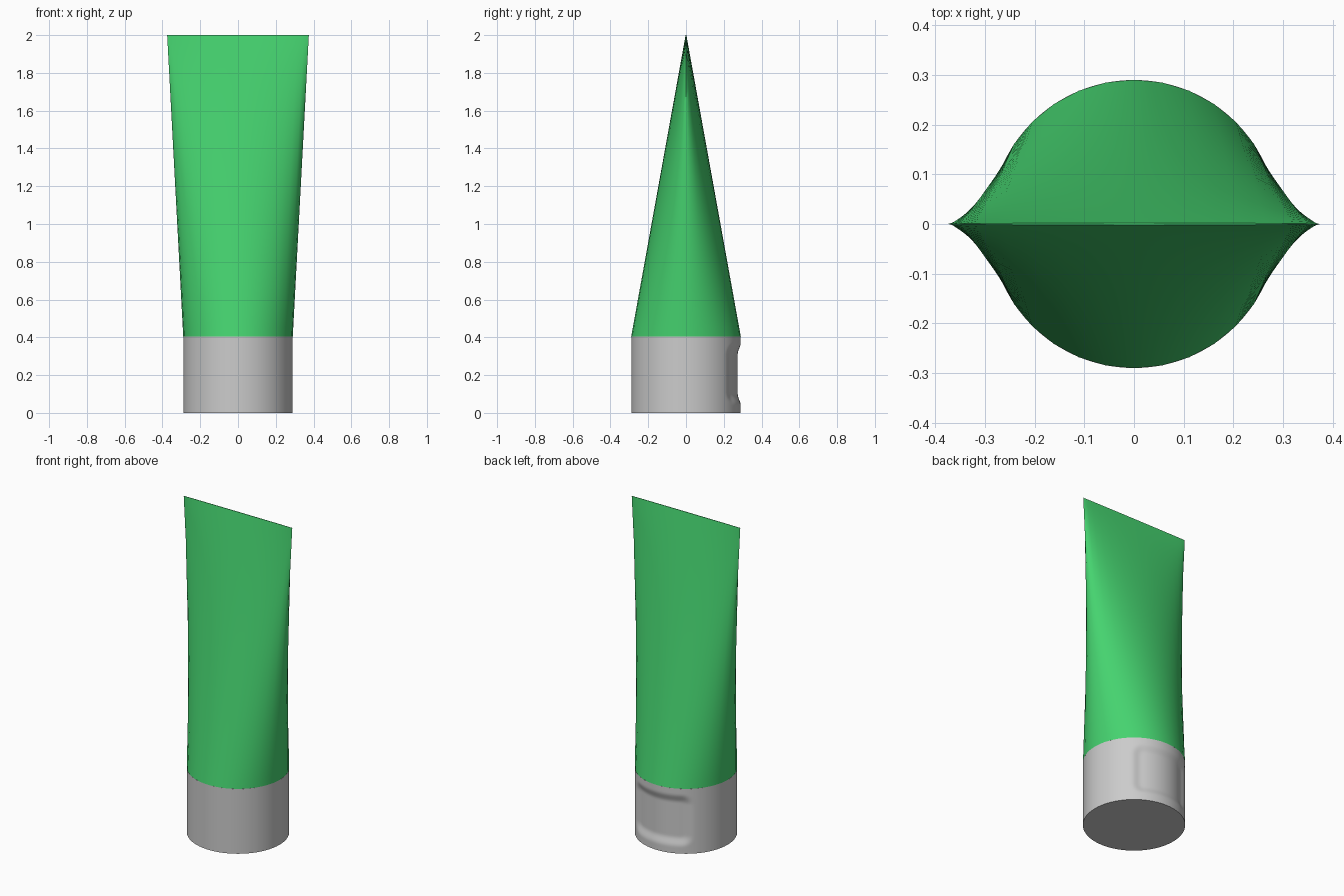
import bpy, bmesh, math

if "Cube" in bpy.data.objects:
    bpy.data.objects.remove(bpy.data.objects["Cube"])

R = 0.29          # radius of cap and of tube base
CAP_TOP = 0.405
HEIGHT = 2.0


def loft(name, rings, angle=40):
    """Skin a list of closed rings, cap both ends, shade smooth by angle."""
    bm = bmesh.new()
    loops = [[bm.verts.new(p) for p in ring] for ring in rings]
    n = len(loops[0])
    for lo, hi in zip(loops, loops[1:]):
        for i in range(n):
            j = (i + 1) % n
            bm.faces.new((lo[i], lo[j], hi[j], hi[i]))
    bm.faces.new(loops[0][::-1])
    bm.faces.new(loops[-1])
    mesh = bpy.data.meshes.new(name)
    bm.to_mesh(mesh)
    bm.free()
    obj = bpy.data.objects.new(name, mesh)
    bpy.context.collection.objects.link(obj)
    bpy.ops.object.select_all(action='DESELECT')
    obj.select_set(True)
    bpy.context.view_layer.objects.active = obj
    bpy.ops.object.shade_smooth_by_angle(angle=math.radians(angle))
    return obj


def thumb_dent(a, z):
    """Depth of the rounded-rectangle recess on the back (+y) of the cap."""
    corner, fade = 0.07, 0.06
    qx = abs(a - math.pi / 2) * R - 0.22 + corner
    qz = abs(z - 0.205) - 0.165 + corner
    d = math.hypot(max(qx, 0), max(qz, 0)) + min(max(qx, qz), 0) - corner
    t = min(max(-d / fade, 0), 1)
    return 0.016 * t * t * (3 - 2 * t)


# Screw cap with thumb recess
cap_rings = []
for k in range(41):
    z = CAP_TOP * k / 40
    ring = []
    for i in range(128):
        a = 2 * math.pi * i / 128
        r = R - 0.0005 - thumb_dent(a, z)
        ring.append((r * math.cos(a), r * math.sin(a), z))
    cap_rings.append(ring)
loft("cap", cap_rings)

# Tube body: round at the cap, pinched to a flat, wider seam at the top
body_rings = []
for k in range(33):
    t = k / 32
    half_w = R + (0.375 - R) * t
    half_d = R + (0.002 - R) * t
    z = CAP_TOP + (HEIGHT - CAP_TOP) * t
    body_rings.append([(half_w * math.cos(2 * math.pi * i / 32),
                        half_d * math.sin(2 * math.pi * i / 32), z)
                       for i in range(32)])
body = loft("tube_body", body_rings, 60)

green = bpy.data.materials.new("green_plastic")
green.diffuse_color = (0.06, 0.65, 0.16, 1)
green.use_nodes = True
green.node_tree.nodes["Principled BSDF"].inputs["Base Color"].default_value = green.diffuse_color
body.data.materials.append(green)
